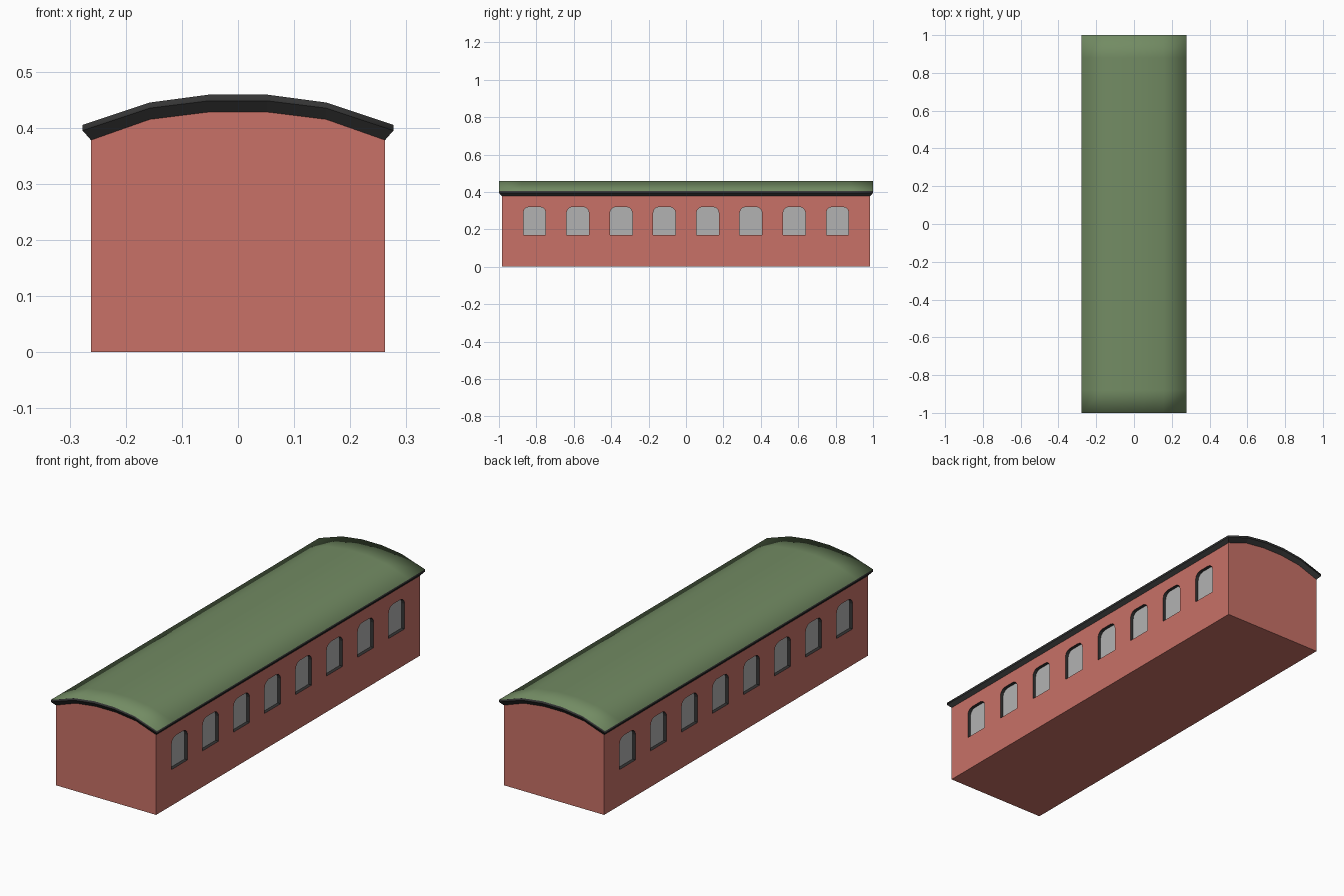
import bpy, bmesh, math

if "Cube" in bpy.data.objects:
    bpy.data.objects.remove(bpy.data.objects["Cube"])

HALF_Y = 0.985                       # body half length
X = (-1, -0.157, -0.052, 0.052, 0.157, 1)


def material(name, rgb):
    m = bpy.data.materials.new(name)
    m.diffuse_color = (*rgb, 1)
    m.use_nodes = True
    m.node_tree.nodes["Principled BSDF"].inputs["Base Color"].default_value = m.diffuse_color
    return m


RED = material("wall_red", (0.58, 0.165, 0.135))
DARK = material("trim_dark", (0.035, 0.035, 0.035))
GLASS = material("pane_grey", (0.45, 0.45, 0.45))
GREEN = material("roof_green", (0.17, 0.26, 0.125))


def make_object(name, bm, mats):
    bmesh.ops.recalc_face_normals(bm, faces=bm.faces)
    me = bpy.data.meshes.new(name)
    bm.to_mesh(me)
    bm.free()
    for m in mats:
        me.materials.append(m)
    ob = bpy.data.objects.new(name, me)
    bpy.context.collection.objects.link(ob)
    return ob


def prism(bm, start, end, side_mat=0, start_mat=0):
    """Closed solid between two matching loops of points."""
    a = [bm.verts.new(p) for p in start]
    b = [bm.verts.new(p) for p in end]
    bm.faces.new(a).material_index = start_mat
    bm.faces.new(b[::-1])
    n = len(a)
    for i in range(n):
        j = (i + 1) % n
        bm.faces.new((a[i], b[i], b[j], a[j])).material_index = side_mat


def arc_profile(edge_x, heights):
    """Six-point shallow arch from edge, shoulder and crown heights."""
    z = heights + heights[::-1]
    return [(x * edge_x if abs(x) == 1 else x, h) for x, h in zip(X, z)]


low = arc_profile(0.262, (0.378, 0.415, 0.428))
mid = arc_profile(0.277, (0.395, 0.435, 0.448))
top = arc_profile(0.277, (0.405, 0.445, 0.459))

# Body: arched-top section extruded along y
section = low + [(0.262, 0), (-0.262, 0)]
bm = bmesh.new()
prism(bm, [(x, -HALF_Y, z) for x, z in section],
      [(x, HALF_Y, z) for x, z in section])
body = make_object("carriage_body", bm, [RED, DARK, GLASS])

# Window recesses: round-shouldered cutters with dark reveals and grey panes
w, r, sill, head = 0.06, 0.032, 0.17, 0.32
right = [(w - r + r * math.cos(t), head - r + r * math.sin(t))
         for t in (k * math.pi / 6 for k in range(4))]
outline = [(-w, sill), (w, sill)] + right + [(-y, z) for y, z in right[::-1]]
bm = bmesh.new()
for side in (-1, 1):
    for i in range(8):
        cy = (i - 3.5) * 0.2314
        prism(bm, [(side * 0.246, cy + y, z) for y, z in outline],
              [(side * 0.3, cy + y, z) for y, z in outline], 1, 2)
cutter = make_object("window_cutter", bm, [RED, DARK, GLASS])
cutter.hide_render = True
cutter.hide_viewport = True
cut = body.modifiers.new("windows", 'BOOLEAN')
cut.operation = 'DIFFERENCE'
cut.solver = 'EXACT'
cut.object = cutter

# Roof: smooth green skin, upright rim and flared eave below it
bm = bmesh.new()
stations = (-1, -0.88, 0.88, 1)
grid = [[bm.verts.new((x, y, z)) for x, z in top] for y in stations]
for j in range(3):
    for i in range(5):
        f = bm.faces.new((grid[j][i], grid[j][i + 1],
                          grid[j + 1][i + 1], grid[j + 1][i]))
        f.smooth = True

rim = ([(0, i) for i in range(6)] + [(1, 5), (2, 5)]
       + [(3, i) for i in range(5, -1, -1)] + [(2, 0), (1, 0)])
rings = [[grid[j][i] for j, i in rim]]
for prof, scale in ((mid, 1), (low, HALF_Y)):
    rings.append([bm.verts.new((prof[i][0], stations[j] * scale, prof[i][1]))
                  for j, i in rim])
n = len(rim)
for level in range(2):
    a, b = rings[level], rings[level + 1]
    for i in range(n):
        k = (i + 1) % n
        f = bm.faces.new((a[i], b[i], b[k], a[k]))
        f.material_index = 1
        f.smooth = level == 0
make_object("roof", bm, [GREEN, DARK])
